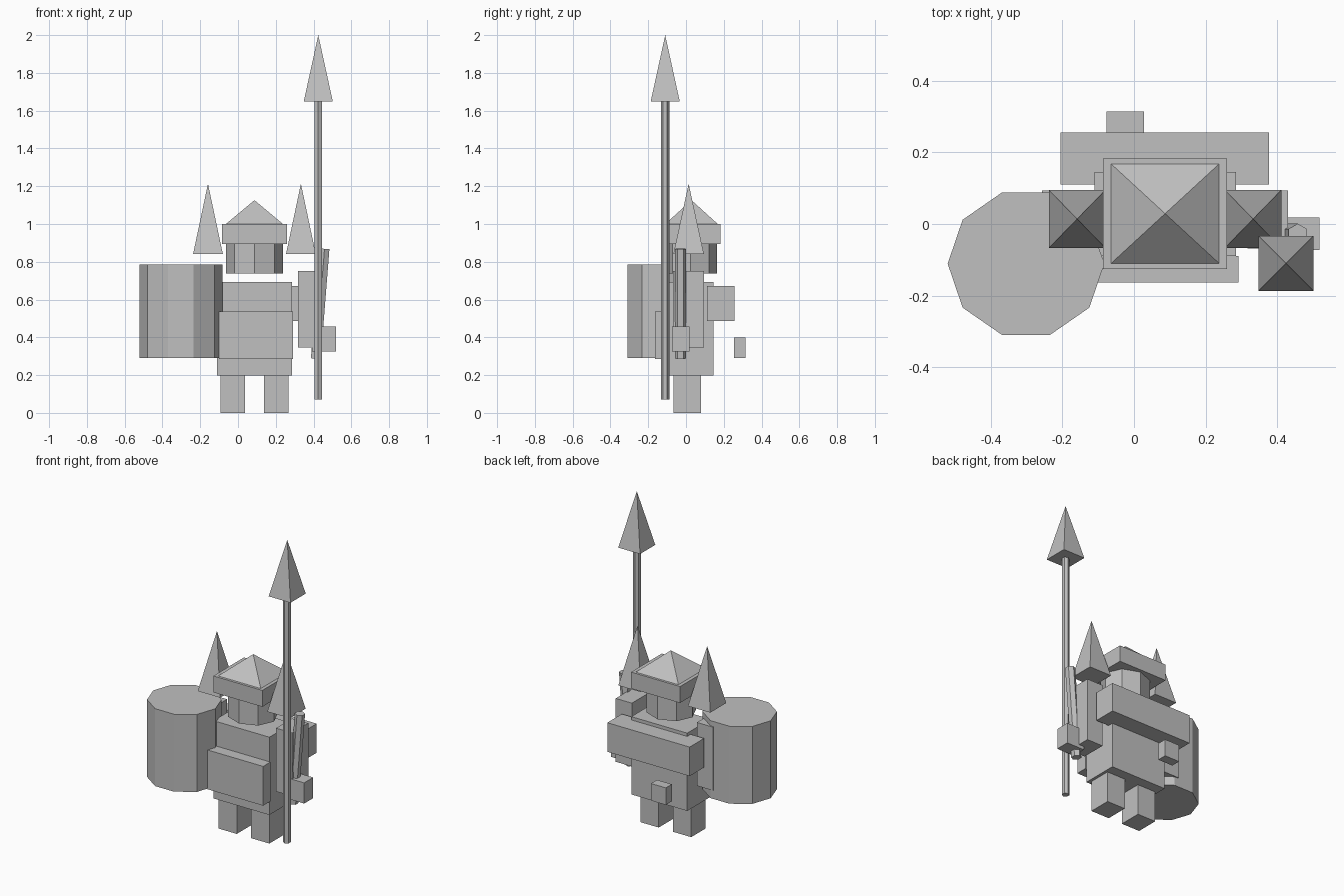
import bpy, math
from mathutils import Matrix, Vector

if "Cube" in bpy.data.objects:
    bpy.data.objects.remove(bpy.data.objects["Cube"])

CX = 0.087  # the figure's own middle line

grey = bpy.data.materials.new("stone_grey")
grey.diffuse_color = (0.53, 0.53, 0.53, 1)
grey.use_nodes = True
grey.node_tree.nodes["Principled BSDF"].inputs["Base Color"].default_value = grey.diffuse_color


def add(name, verts, faces):
    mesh = bpy.data.meshes.new(name)
    mesh.from_pydata(verts, [], faces)
    mesh.materials.append(grey)
    ob = bpy.data.objects.new(name, mesh)
    bpy.context.collection.objects.link(ob)
    return ob


def ring(n, rx, ry, start, z):
    return [(rx * math.cos(start + 2 * math.pi * i / n),
             ry * math.sin(start + 2 * math.pi * i / n), z) for i in range(n)]


def prism(name, n, rx, ry, start, centre, height, tilt=0.0):
    """Upright n-sided prism around its centre, optionally tilted toward +x."""
    pts = ring(n, rx, ry, start, -height / 2) + ring(n, rx, ry, start, height / 2)
    rot = Matrix.Rotation(tilt, 3, 'Y')
    pts = [rot @ Vector(p) + Vector(centre) for p in pts]
    faces = [(i, (i + 1) % n, n + (i + 1) % n, n + i) for i in range(n)]
    faces += [tuple(reversed(range(n))), tuple(range(n, 2 * n))]
    return add(name, pts, faces)


def box(name, x0, x1, y0, y1, z0, z1):
    r = math.sqrt(0.5)
    return prism(name, 4, (x1 - x0) * r, (y1 - y0) * r, math.pi / 4,
                 ((x0 + x1) / 2, (y0 + y1) / 2, (z0 + z1) / 2), z1 - z0)


def pyramid(name, x, y, hx, hy, z0, z1):
    pts = [(x - hx, y - hy, z0), (x + hx, y - hy, z0), (x + hx, y + hy, z0),
           (x - hx, y + hy, z0), (x, y, z1)]
    return add(name, pts, [(3, 2, 1, 0), (0, 1, 4), (1, 2, 4), (2, 3, 4), (3, 0, 4)])


# Torso, chest plate, pack and pouch
box("torso", -0.11, 0.285, -0.09, 0.145, 0.197, 0.694)
box("chest_plate", -0.10, 0.292, -0.163, -0.09, 0.286, 0.537)
box("back_pack", -0.205, 0.377, 0.11, 0.256, 0.487, 0.673)
box("back_pouch", -0.077, 0.028, 0.253, 0.314, 0.291, 0.40)

# Legs, arms and shoulder spikes, mirrored about the middle line
for side, s in (("left", -1), ("right", 1)):
    def span(a, b):
        return sorted((CX + s * a, CX + s * b))
    box(side + "_leg", *span(0.05, 0.18), -0.065, 0.08, 0.0, 0.197)
    box(side + "_arm", *span(0.23, 0.344), -0.068, 0.094, 0.347, 0.752)
    pyramid(side + "_shoulder_spike", CX + s * 0.246, 0.014, 0.079, 0.081, 0.84, 1.213)

# Head and helmet
prism("head", 8, 0.15, 0.138, math.pi / 2, (CX, 0.025, 0.816), 0.158)
box("helmet_brim", -0.086, 0.26, -0.126, 0.183, 0.895, 1.0)
pyramid("helmet_top", CX, 0.029, 0.151, 0.139, 1.0, 1.126)

# Drum-shaped shield on the left side
prism("shield_drum", 10, 0.219, 0.209, 0, (-0.302, -0.111, 0.538), 0.495)

# Right hand holding a short leaning staff
box("right_hand", 0.393, 0.519, -0.073, 0.018, 0.326, 0.458)
prism("short_staff", 6, 0.03, 0.03, math.pi / 2, (0.435, -0.029, 0.578), 0.583, 0.079)

# Spear
prism("spear_shaft", 6, 0.0225, 0.0225, math.pi / 2, (0.424, -0.111, 0.86), 1.58)
pyramid("spear_head", 0.425, -0.110, 0.077, 0.077, 1.648, 2.0)
